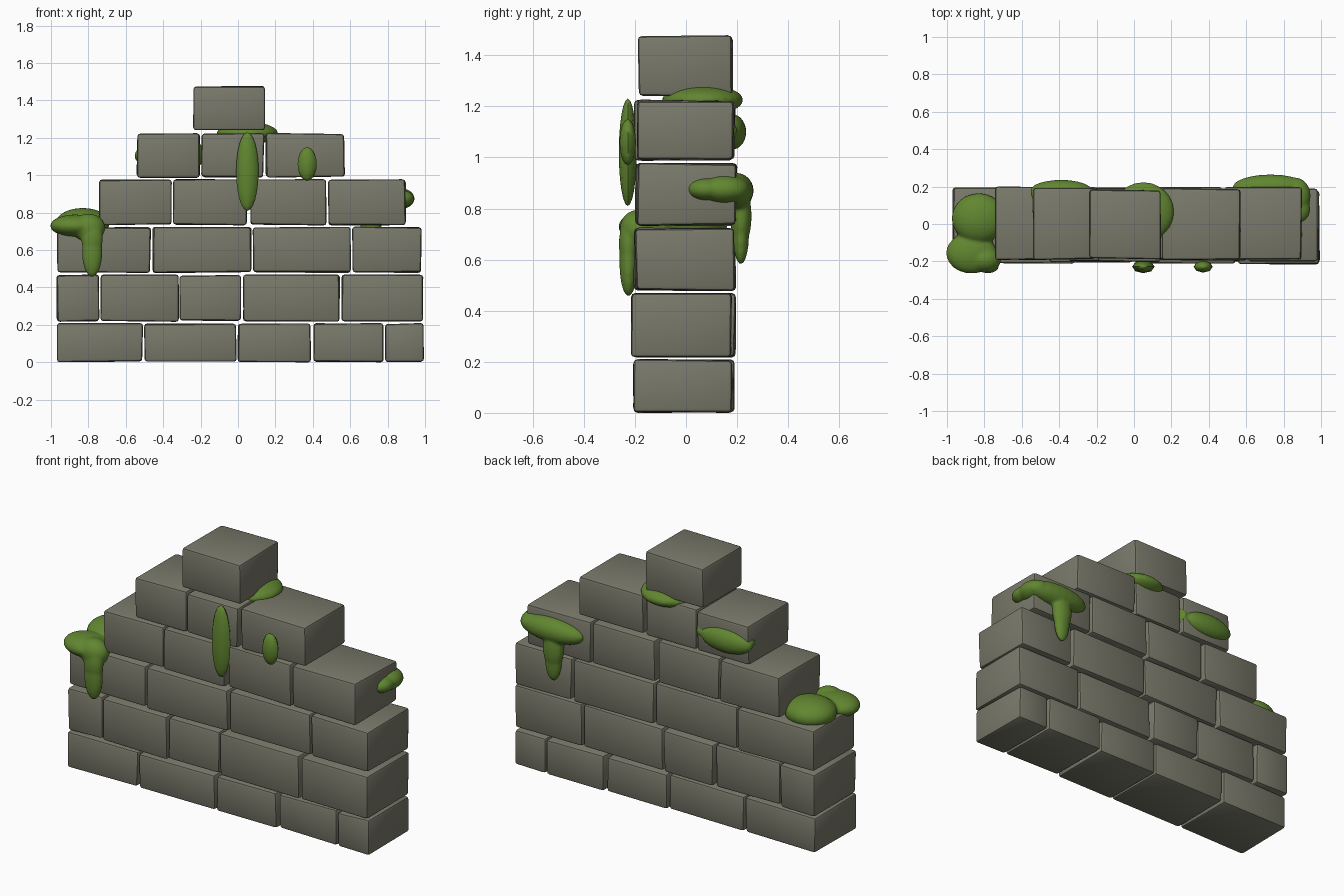
import bpy, bmesh, math, random
from mathutils import Matrix, Vector

if "Cube" in bpy.data.objects:
    bpy.data.objects.remove(bpy.data.objects["Cube"])

random.seed(4)


def material(name, col):
    m = bpy.data.materials.new(name)
    m.diffuse_color = (*col, 1)
    m.use_nodes = True
    m.node_tree.nodes["Principled BSDF"].inputs["Base Color"].default_value = m.diffuse_color
    return m


STONE = material("grey stone", (0.19, 0.19, 0.145))
MOSS = material("green moss", (0.12, 0.24, 0.03))


def finish(name, bm, mat, angle):
    me = bpy.data.meshes.new(name)
    bm.to_mesh(me)
    bm.free()
    ob = bpy.data.objects.new(name, me)
    bpy.context.collection.objects.link(ob)
    me.materials.append(mat)
    bpy.ops.object.select_all(action='DESELECT')
    ob.select_set(True)
    bpy.context.view_layer.objects.active = ob
    bpy.ops.object.shade_smooth_by_angle(angle=math.radians(angle))
    return ob


def brick(name, x0, x1, y0, y1, z0, z1):
    bm = bmesh.new()
    bmesh.ops.create_cube(bm, size=1)
    c = Vector(((x0 + x1) / 2, (y0 + y1) / 2, (z0 + z1) / 2))
    for v in bm.verts:  # slightly uneven corners
        v.co = Vector((v.co.x * (x1 - x0), v.co.y * (y1 - y0), v.co.z * (z1 - z0))) + c
        v.co += Vector([random.uniform(-0.004, 0.004) for _ in range(3)])
        v.co.z = max(v.co.z, 0)
    bmesh.ops.bevel(bm, geom=bm.edges[:], offset=0.015, segments=2,
                    profile=0.5, affect='EDGES')
    finish(name, bm, STONE, 40)


def moss(name, blobs, seg=24, rings=16, fuse=True):
    # each blob: centre xyz, radii xyz
    bm = bmesh.new()
    for x, y, z, a, b, c in blobs:
        mat = Matrix.Translation((x, y, z)) @ Matrix.Diagonal((a, b, c, 1))
        bmesh.ops.create_uvsphere(bm, u_segments=seg, v_segments=rings, radius=1, matrix=mat)
    ob = finish(name, bm, MOSS, 60)
    if fuse:
        r = ob.modifiers.new("fuse", 'REMESH')
        r.mode = 'VOXEL'
        r.voxel_size = 0.009
        r.use_smooth_shade = True
        s = ob.modifiers.new("soften", 'SMOOTH')
        s.factor = 0.5
        s.iterations = 6


# Courses of bricks: z range, y range, x ranges
courses = [
    (0.003, 0.207, -0.20, 0.185, [(-.965, -.51), (-.50, -.01), (0, .39), (.40, .78), (.79, .99)]),
    (0.22, 0.466, -0.207, 0.185, [(-.967, -.745), (-.737, -.32), (-.31, .015), (.03, .543), (.555, .988)]),
    (0.48, 0.722, -0.199, 0.185, [(-.967, -.468), (-.455, .07), (.08, .603), (.613, .98)]),
    (0.735, 0.976, -0.197, 0.19, [(-.74, -.357), (-.345, .05), (.065, .47), (.48, .896)]),
    (0.99, 1.223, -0.195, 0.185, [(-.54, -.205), (-.193, .138), (.15, .57)]),
    (1.24, 1.477, -0.183, 0.183, [(-.238, .142)]),
]
for r, (z0, z1, y0, y1, spans) in enumerate(courses):
    for i, (x0, x1) in enumerate(spans):
        s = random.uniform(-0.009, 0.009)
        brick(f"brick_{r}_{i}", x0, x1, y0 + s, y1 + s, z0, z1)

# Moss cushion on the left ledge with a drip down the front
moss("moss_left_ledge", [
    (-.83, .03, .745, .145, .135, .08), (-.87, -.155, .73, .135, .11, .06),
    (-.80, -.19, .72, .09, .07, .075), (-.78, -.225, .66, .058, .038, .10),
    (-.78, -.225, .59, .055, .036, .135)])
# Moss drips on the front
moss("moss_front_drip", [(.05, -.228, 1.02, .06, .035, .21)], 8, 12, False)
moss("moss_front_patch", [(.37, -.228, 1.06, .051, .032, .09)], 8, 10, False)
# Moss squeezed under the top brick
moss("moss_under_top", [(.05, .065, 1.225, .165, .16, .06)])
# Moss on the back left brick, its tail curling round the end
moss("moss_back_left", [(-.39, .18, 1.10, .165, .056, .07), (-.51, .165, 1.11, .042, .048, .035),
                        (-.215, .12, 1.11, .03, .08, .065)])
# Moss wrapping the back right corner with a drip
moss("moss_back_right", [
    (.73, .195, .87, .205, .07, .07), (.86, .15, .875, .085, .10, .058),
    (.875, .08, .875, .068, .075, .045),
    (.71, .215, .77, .062, .042, .12), (.71, .215, .70, .05, .032, .12)])
